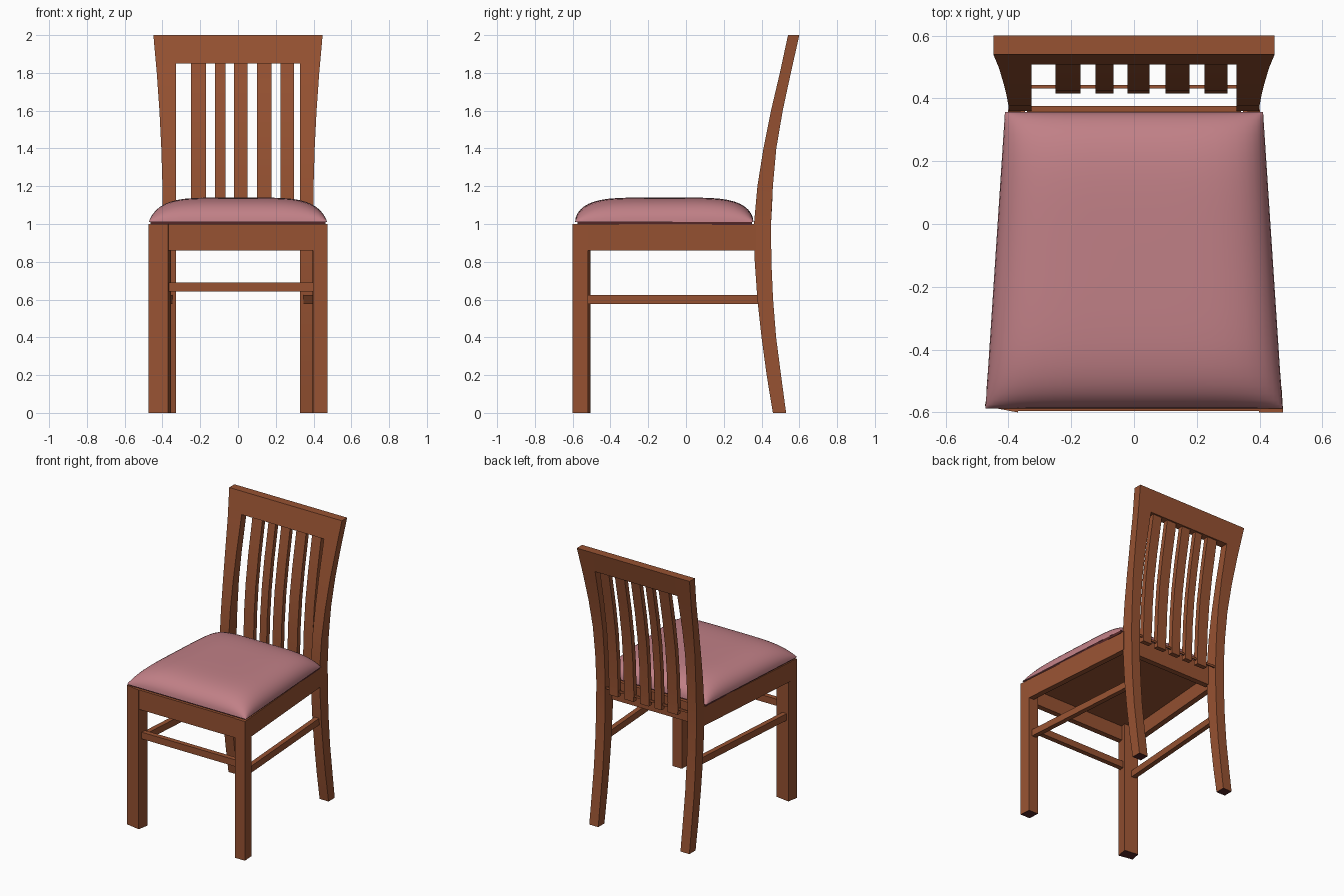
import bpy, math
from math import sin, pi

if "Cube" in bpy.data.objects:
    bpy.data.objects.remove(bpy.data.objects["Cube"])


def material(name, rgb):
    m = bpy.data.materials.new(name)
    m.diffuse_color = (*rgb, 1)
    m.use_nodes = True
    m.node_tree.nodes["Principled BSDF"].inputs["Base Color"].default_value = m.diffuse_color
    return m


WOOD = material("warm brown wood", (0.31, 0.085, 0.032))
PINK = material("dusty pink fabric", (0.53, 0.215, 0.24))
DARK = material("dark maroon", (0.09, 0.02, 0.02))


def make(name, verts, faces, mats, smooth=False):
    me = bpy.data.meshes.new(name)
    me.from_pydata(verts, [], faces)
    for m in mats:
        me.materials.append(m)
    if smooth:
        me.polygons.foreach_set("use_smooth", [True] * len(me.polygons))
        me.set_sharp_from_angle(angle=math.radians(30))
    ob = bpy.data.objects.new(name, me)
    bpy.context.collection.objects.link(ob)
    return ob


def loft(name, rings, mats=(WOOD,), smooth=False):
    """Skin four-point rings listed bottom to top, capped at both ends."""
    verts = [p for r in rings for p in r]
    faces = [(3, 2, 1, 0)]
    for k in range(len(rings) - 1):
        a = 4 * k
        faces += [(a + i, a + (i + 1) % 4, a + 4 + (i + 1) % 4, a + 4 + i) for i in range(4)]
    n = len(verts)
    faces.append((n - 4, n - 3, n - 2, n - 1))
    return make(name, verts, faces, mats, smooth)


def ring(x0, x1, y0, y1, z):
    return [(x0, y0, z), (x1, y0, z), (x1, y1, z), (x0, y1, z)]


def prism(name, plan, z0, z1, mats=(WOOD,)):
    return loft(name, [[(x, y, z) for x, y in plan] for z in (z0, z1)], mats)


def box(name, x0, x1, y0, y1, z0, z1, mats=(WOOD,)):
    return loft(name, [ring(x0, x1, y0, y1, z0), ring(x0, x1, y0, y1, z1)], mats)


# Side profile of the curved back: z, front y, rear y
BACK = [(0, .46, .53), (.2, .427, .503), (.4, .40, .477), (.6, .378, .461),
        (.8, .364, .452), (1, .36, .45), (1.2, .378, .46), (1.4, .41, .478),
        (1.6, .45, .512), (1.8, .497, .555), (2, .54, .60)]


def back_y(z):
    for (za, fa, ra), (zb, fb, rb) in zip(BACK, BACK[1:]):
        if z <= zb:
            t = (z - za) / (zb - za)
            return fa + (fb - fa) * t, ra + (rb - ra) * t


def outer(z):
    return 0.398 + 0.05 * max(0, z - 1) ** 2


# Back legs running up into flared posts
for side, s in (("left", -1), ("right", 1)):
    rings = []
    for z, f, r in BACK:
        x0, x1 = sorted((s * 0.327, s * outer(z)))
        rings.append(ring(x0, x1, f, r, z))
    leg = loft("back_leg_" + side, rings, (WOOD, DARK), True)
    leg.data.polygons[0].material_index = 1

# Top rail
loft("top_rail", [ring(-.34, .34, *back_y(z), z) for z in (1.85, 1.9, 2.0)], smooth=True)

# Curved slats, set toward the rear at the seat and centred in the rail
for i, (x0, x1) in enumerate([(-.25, -.17), (-.122, -.066), (-.02, .05), (.1, .177), (.225, .297)]):
    rings = []
    for z in (.93, 1, 1.1, 1.2, 1.3, 1.4, 1.5, 1.6, 1.7, 1.8, 1.87):
        f, r = back_y(z)
        c = (f + r) / 2 + 0.028 * min(1, (1.87 - z) / 0.8)
        rings.append(ring(x0, x1, c - .017, c + .017, z))
    loft(f"back_slat_{i + 1}", rings, smooth=True)
box("slat_tie", -.34, .34, .432, .442, .96, .975)

# Front legs: the left one is wider and slightly turned
plans = {"left": [(-.475, -.58), (-.37, -.60), (-.355, -.52), (-.46, -.505)],
         "right": [(.398, -.60), (.475, -.60), (.47, -.52), (.395, -.52)]}
for side, plan in plans.items():
    leg = prism("front_leg_" + side, plan, 0, 1, (WOOD, DARK))
    leg.data.polygons[0].material_index = 1

# Seat frame
box("front_apron", -.38, .41, -.595, -.555, .86, 1)
box("back_apron", -.34, .34, .335, .375, .86, 1)
for side, s in (("left", -1), ("right", 1)):
    apron = [(s * .43, -.53), (s * .47, -.53), (s * .4, .37), (s * .36, .37)]
    bar = [(s * .41, -.53), (s * .445, -.53), (s * .38, .39), (s * .345, .39)]
    if s < 0:
        apron, bar = apron[::-1], bar[::-1]
    prism("side_apron_" + side, apron, .86, 1)
    prism("side_stretcher_" + side, bar, .577, .625)
box("front_stretcher", -.37, .405, -.575, -.54, .642, .69)
prism("seat_panel", [(-.45, -.57), (.45, -.57), (.39, .35), (-.39, .35)], .965, .995)
prism("cushion_seam", [(-.462, -.575), (.462, -.575), (.405, .35), (-.405, .35)], .995, 1.015, (DARK,))

# Domed cushion, tapering toward the back
N = 28
steps = [sin(pi / 2 * (2 * i / N - 1)) for i in range(N + 1)]
verts, faces = [], []
for v in steps:
    for u in steps:
        half = 0.442 - 0.031 * v
        h = math.sqrt(max(0, (1 - abs(u) ** 5) * (1 - abs(v) ** 5)))
        verts.append((u * half, -.115 + .472 * v, 1.01 + .13 * h))
for j in range(N):
    for i in range(N):
        a = j * (N + 1) + i
        faces.append((a, a + 1, a + N + 2, a + N + 1))
cushion = make("seat_cushion", verts, faces, (PINK,))
cushion.data.polygons.foreach_set("use_smooth", [True] * len(faces))
